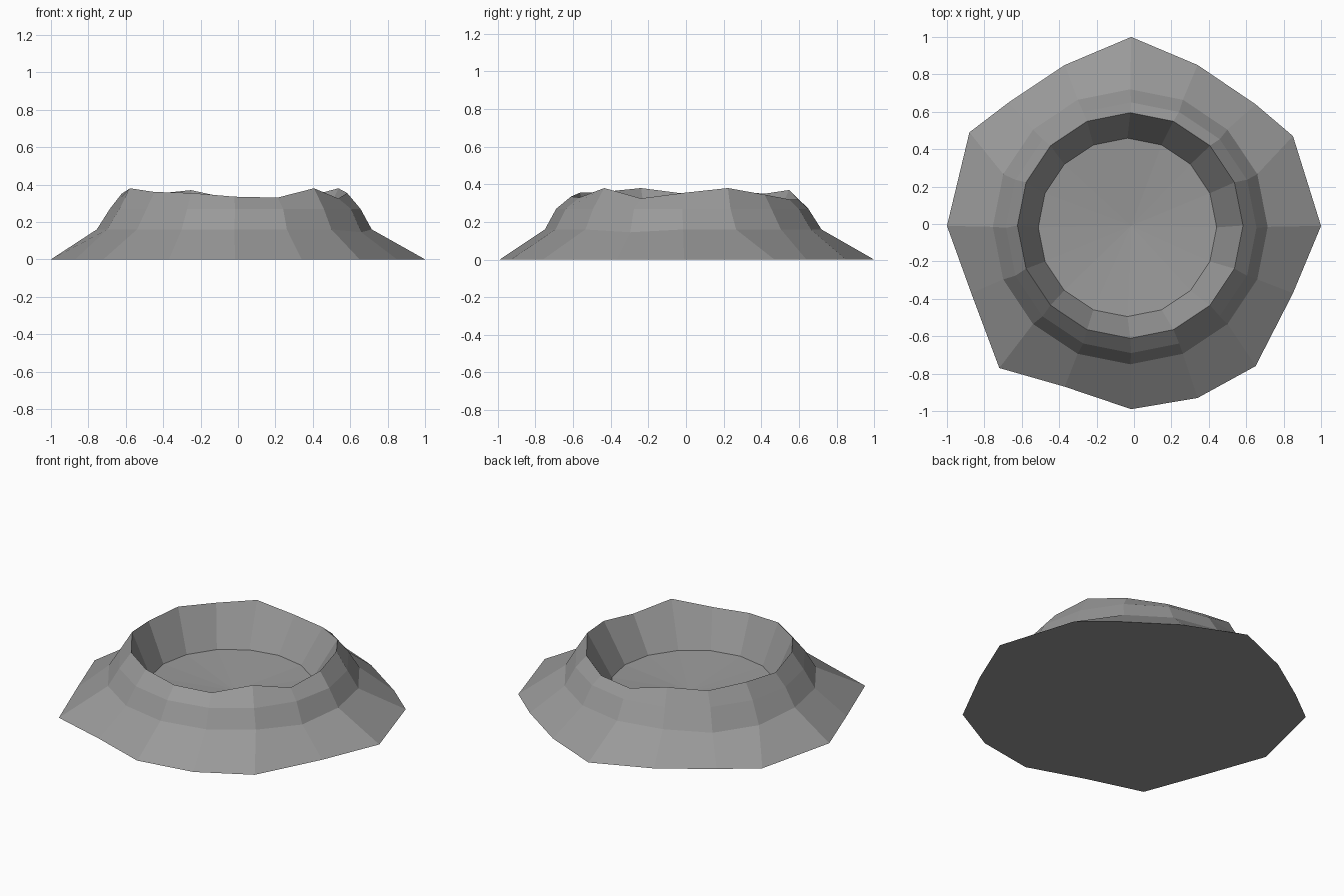
import bpy, bmesh
from math import cos, sin, tau

if "Cube" in bpy.data.objects:
    bpy.data.objects.remove(bpy.data.objects["Cube"])

N = 16

def circle(radius, cx, cy, heights):
    return [(cx + radius * cos(tau * i / N), cy + radius * sin(tau * i / N), heights[i])
            for i in range(N)]

# Irregular foot outline, counter-clockwise from +x
foot = [(1, -.01), (.85, .47), (.65, .64), (.34, .85), (-.015, 1), (-.37, .85),
        (-.67, .65), (-.88, .49), (-1, -.01), (-.87, -.37), (-.72, -.77), (-.37, -.87),
        (-.015, -.99), (.34, -.93), (.65, -.76), (.85, -.37)]

# Uneven rim heights
rim_z = [.355, .38, .345, .32, .32, .37, .35, .365,
         .35, .38, .36, .355, .335, .33, .38, .325]

rings = [
    [(x, y, 0) for x, y in foot],                     # foot
    circle(.735, -.02, -.015, [.16] * 6 + [.14] * 2 + [.16] * 7 + [.145]),  # lower slope
    circle(.67, -.015, -.02, [.27] * N),              # upper slope
    circle(.603, -.02, -.008, rim_z),                 # rim
    circle(.477, -.035, -.018, [.11] * N),            # bowl floor edge
]

bm = bmesh.new()
loops = [[bm.verts.new(p) for p in ring] for ring in rings]
for a, b in zip(loops, loops[1:]):
    for i in range(N):
        j = (i + 1) % N
        bm.faces.new((a[i], a[j], b[j], b[i]))

# Shallow bowl floor and flat underside
centre = bm.verts.new((-.015, -.01, .07))
for i in range(N):
    bm.faces.new((loops[-1][i], loops[-1][(i + 1) % N], centre))
bm.faces.new(loops[0][::-1])
bmesh.ops.recalc_face_normals(bm, faces=bm.faces[:])

mesh = bpy.data.meshes.new("crater")
bm.to_mesh(mesh)
bm.free()

# Dark grey rock
rock = bpy.data.materials.new("dark_rock")
rock.diffuse_color = (.32, .32, .32, 1)
rock.use_nodes = True
rock.node_tree.nodes["Principled BSDF"].inputs["Base Color"].default_value = rock.diffuse_color
mesh.materials.append(rock)
bpy.context.collection.objects.link(bpy.data.objects.new("crater", mesh))
